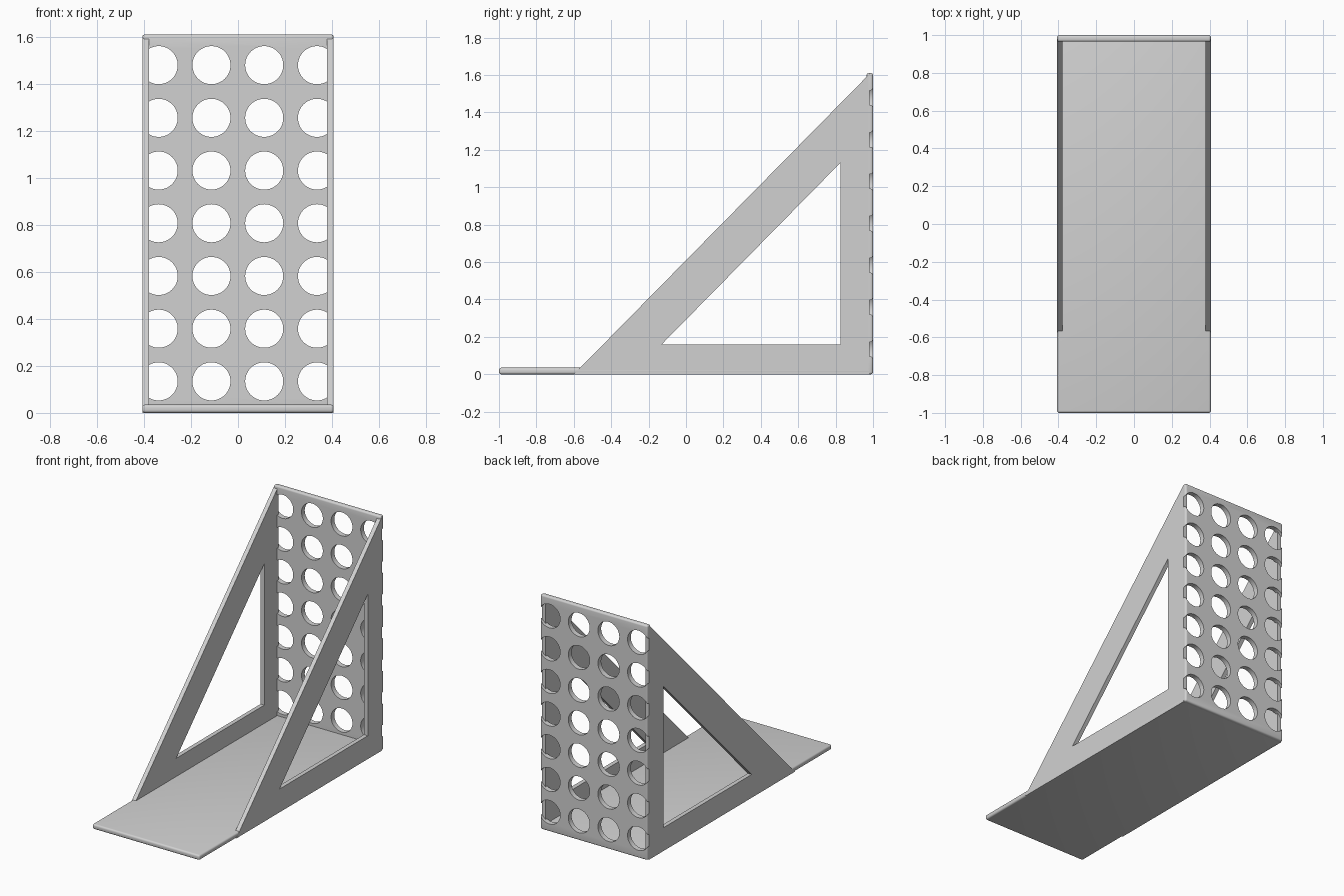
import bpy, bmesh, math
from mathutils import Matrix, Vector

if "Cube" in bpy.data.objects:
    bpy.data.objects.remove(bpy.data.objects["Cube"])

grey = bpy.data.materials.new("light grey")
grey.diffuse_color = (0.64, 0.64, 0.64, 1)
grey.use_nodes = True
grey.node_tree.nodes["Principled BSDF"].inputs["Base Color"].default_value = grey.diffuse_color

HALF_W = 0.407     # half width of the whole stand
PLATE = 0.035      # plate thickness


def add_object(name, bm):
    bmesh.ops.recalc_face_normals(bm, faces=bm.faces)
    mesh = bpy.data.meshes.new(name)
    bm.to_mesh(mesh)
    bm.free()
    obj = bpy.data.objects.new(name, mesh)
    bpy.context.collection.objects.link(obj)
    mesh.materials.append(grey)
    return obj


def activate(obj):
    bpy.ops.object.select_all(action='DESELECT')
    obj.select_set(True)
    bpy.context.view_layer.objects.active = obj


def rounded_plate(name, low, high, radius=0.012):
    low, high = Vector(low), Vector(high)
    bm = bmesh.new()
    bmesh.ops.create_cube(bm, size=1)
    for v in bm.verts:
        v.co = (low + high) / 2 + v.co * (high - low)
    bmesh.ops.bevel(bm, geom=bm.edges[:], offset=radius, segments=4,
                    profile=0.5, affect='EDGES')
    return add_object(name, bm)


def side_frame(name, x0, x1):
    # triangular ring in the y-z plane, thickened along x
    outer = [(-0.60, 0.0), (0.98, 0.0), (0.98, 1.605)]
    inner = [(-0.13, 0.16), (0.825, 0.16), (0.825, 1.13)]
    bm = bmesh.new()
    o = [bm.verts.new((x0, y, z)) for y, z in outer]
    i = [bm.verts.new((x0, y, z)) for y, z in inner]
    faces = [bm.faces.new((o[k], o[(k + 1) % 3], i[(k + 1) % 3], i[k]))
             for k in range(3)]
    ext = bmesh.ops.extrude_face_region(bm, geom=faces, use_keep_orig=True)
    moved = [g for g in ext["geom"] if isinstance(g, bmesh.types.BMVert)]
    bmesh.ops.translate(bm, verts=moved, vec=(x1 - x0, 0, 0))
    return add_object(name, bm)


# base plate and upright back wall
base = rounded_plate("base_plate", (-HALF_W, -1, 0), (HALF_W, 0.99, PLATE))
wall = rounded_plate("back_wall", (-HALF_W, 1 - PLATE, 0), (HALF_W, 1, 1.61))

# grid of round holes; the outer columns break through the wall edges
bm = bmesh.new()
for col in range(4):
    for row in range(7):
        place = Matrix.Translation((-0.3375 + 0.2245 * col, 0.98,
                                    0.134 + 0.2242 * row))
        bmesh.ops.create_cone(bm, cap_ends=True, segments=48, radius1=0.081,
                              radius2=0.081, depth=0.2,
                              matrix=place @ Matrix.Rotation(math.pi / 2, 4, 'X'))
cutter = add_object("hole_cutter", bm)
cutter.hide_render = True
cut = wall.modifiers.new("holes", 'BOOLEAN')
cut.operation = 'DIFFERENCE'
cut.solver = 'EXACT'
cut.object = cutter
activate(wall)
bpy.ops.object.modifier_apply(modifier=cut.name)
bpy.data.objects.remove(cutter)

# smooth rounded edges and hole walls
for obj in (base, wall):
    activate(obj)
    bpy.ops.object.shade_smooth_by_angle(angle=math.radians(30))

# triangular side braces
side_frame("left_brace", -HALF_W, -0.378)
side_frame("right_brace", 0.378, HALF_W)
